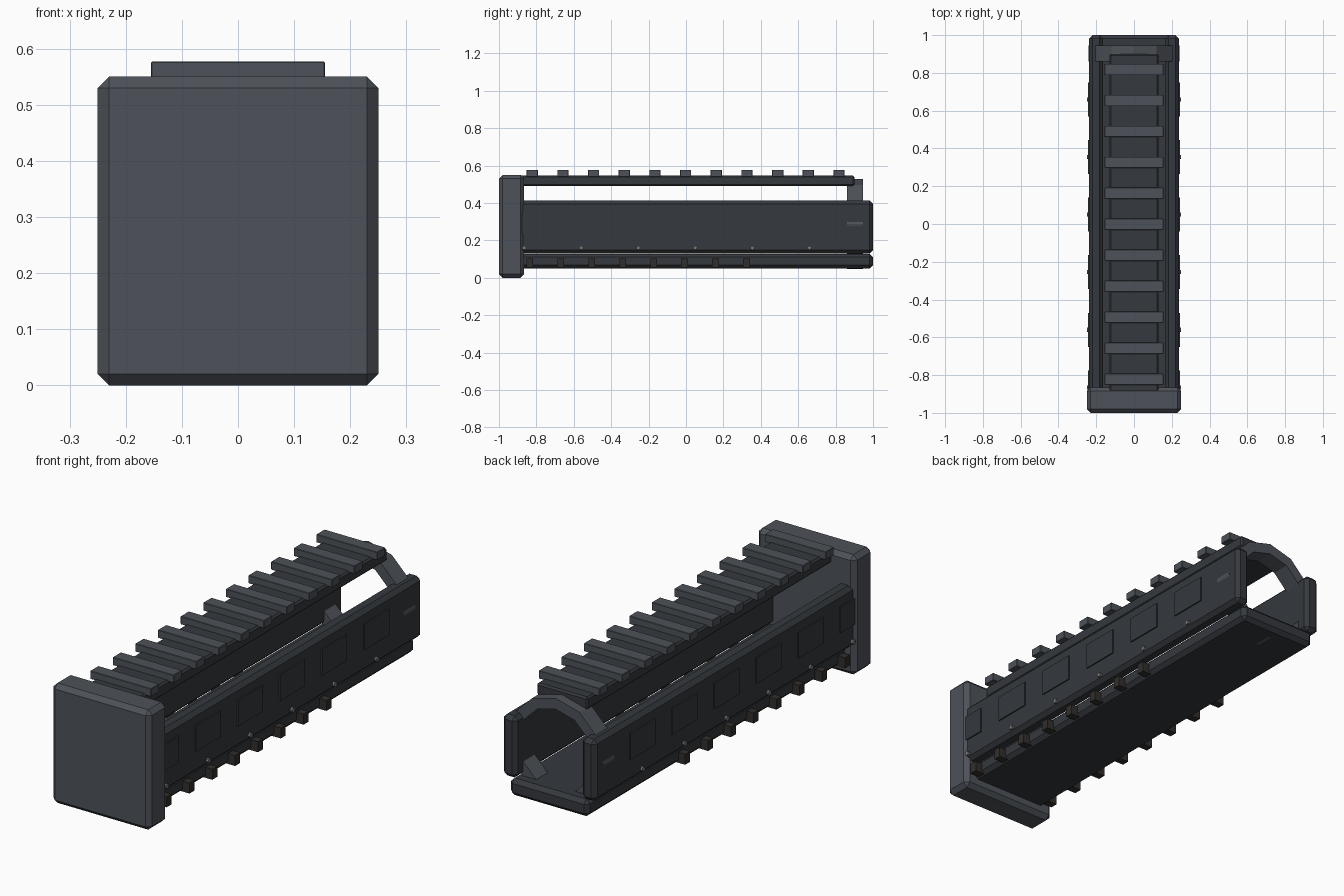
import bpy, bmesh, math
from mathutils import Matrix

if "Cube" in bpy.data.objects:
    bpy.data.objects.remove(bpy.data.objects["Cube"])


def material(name, color):
    m = bpy.data.materials.new(name)
    m.diffuse_color = (*color, 1)
    m.use_nodes = True
    m.node_tree.nodes["Principled BSDF"].inputs["Base Color"].default_value = m.diffuse_color
    return m


DARK = material("dark_polymer", (0.035, 0.04, 0.047))
GREY = material("grey_metal", (0.075, 0.085, 0.1))
BLACK = material("black_lug", (0.03, 0.028, 0.025))
STEEL = material("steel", (0.2, 0.2, 0.2))


def finish(name, bm, mat):
    bmesh.ops.recalc_face_normals(bm, faces=bm.faces)
    me = bpy.data.meshes.new(name)
    bm.to_mesh(me)
    bm.free()
    me.materials.append(mat)
    ob = bpy.data.objects.new(name, me)
    bpy.context.collection.objects.link(ob)
    return ob


def box(name, x, y, z, mat, bevel=0.0):
    """Box from (min, max) pairs, with an optional one-step chamfer."""
    bm = bmesh.new()
    bmesh.ops.create_cube(bm, size=1)
    for v in bm.verts:
        for i, (lo, hi) in enumerate((x, y, z)):
            v.co[i] = (lo + hi) / 2 + v.co[i] * (hi - lo)
    if bevel:
        bmesh.ops.bevel(bm, geom=bm.edges[:], offset=bevel, segments=1,
                        affect='EDGES', profile=0.5)
    return finish(name, bm, mat)


def side_box(name, x, y, z, mat, bevel=0.0):
    box(name + "_right", x, y, z, mat, bevel)
    box(name + "_left", (-x[1], -x[0]), y, z, mat, bevel)


# Front end block
box("end_block", (-0.25, 0.25), (-1, -0.865), (0, 0.55), GREY, 0.02)

# Side walls and floor
side_box("side_wall", (0.165, 0.237), (-0.9, 1), (0.13, 0.413), DARK, 0.018)
box("floor_panel", (-0.2, 0.2), (-0.9, 1), (0.05, 0.128), DARK, 0.018)

# Top rail with cross teeth
box("rail_base", (-0.13, 0.13), (-0.9, 0.9), (0.49, 0.547), DARK, 0.008)
for i in range(11):
    c = -0.822 + i * 0.164
    box(f"rail_tooth_{i}", (-0.155, 0.155), (c - 0.03, c + 0.03),
        (0.54, 0.577), GREY, 0.002)

# Lugs along the lower edges
for i in range(8):
    c = -0.835 + i * 0.1655
    side_box(f"lower_lug_{i}", (0.18, 0.235), (c - 0.018, c + 0.018),
             (0.055, 0.103), BLACK)

# Raised side pads and screws
for i in range(6):
    c = -0.865 + i * 0.305
    pad = c + 0.0
    side_box(f"side_pad_{i}", (0.22, 0.243), (pad - 0.09, pad + 0.09),
             (0.235, 0.355), DARK)
    for s in (-1, 1):
        bm = bmesh.new()
        bmesh.ops.create_cone(
            bm, cap_ends=True, segments=8, radius1=0.011, radius2=0.011, depth=0.03,
            matrix=Matrix.Translation((s * 0.233, c, 0.16)) @ Matrix.Rotation(math.pi / 2, 4, 'Y'))
        finish(f"screw_{i}_{'right' if s > 0 else 'left'}", bm, STEEL)

# Twelve-sided ring at the rear
bm = bmesh.new()
N = 12
rows = []
for r, y in ((0.24, 0.86), (0.24, 0.945), (0.19, 0.945), (0.19, 0.86)):
    rows.append([bm.verts.new((r * math.cos(2 * math.pi * k / N), y,
                               0.288 + r * math.sin(2 * math.pi * k / N))) for k in range(N)])
for j in range(4):
    a, b = rows[j], rows[(j + 1) % 4]
    for k in range(N):
        bm.faces.new((a[k], a[(k + 1) % N], b[(k + 1) % N], b[k]))
finish("rear_ring", bm, GREY)
